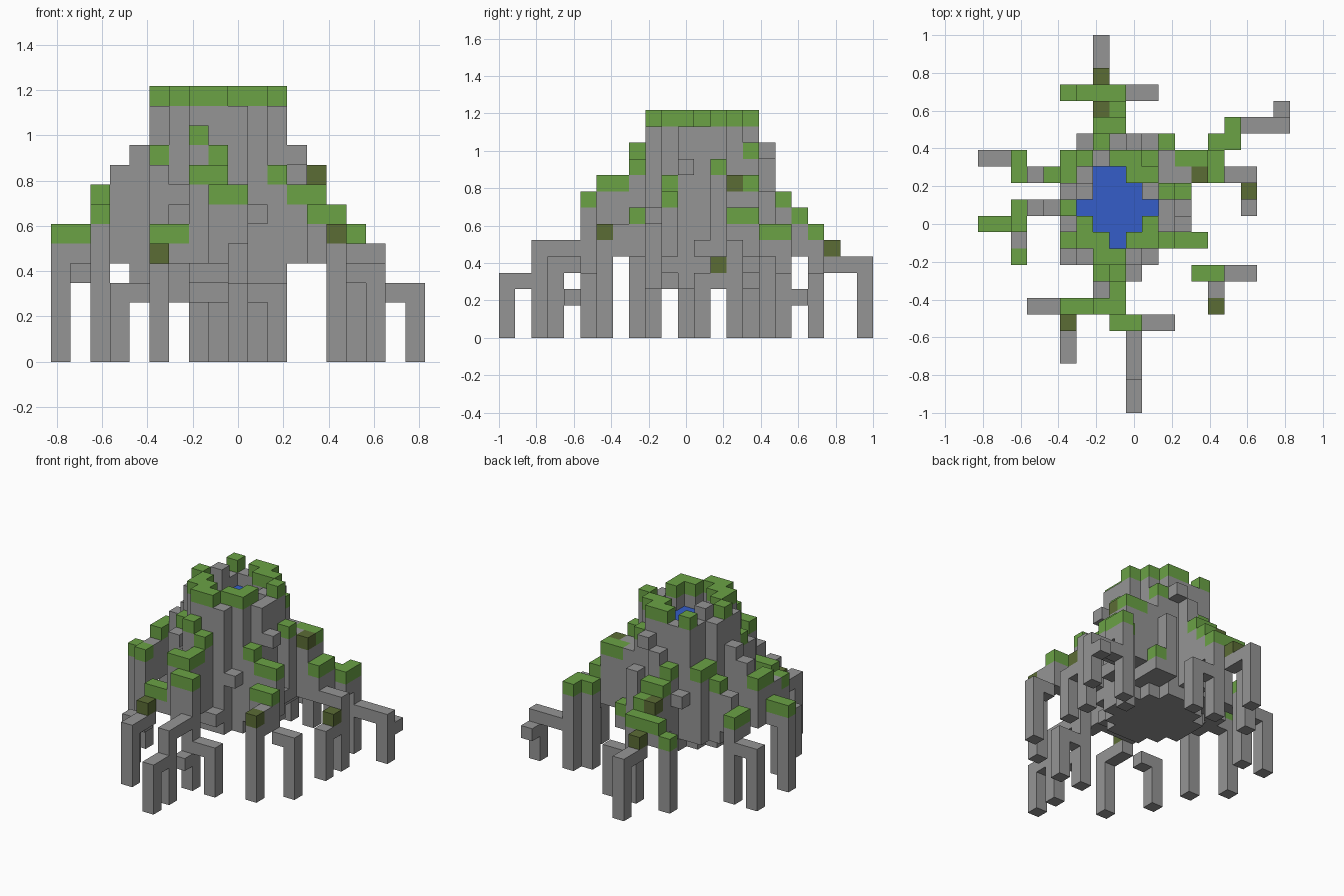
import bpy
import bmesh
from mathutils import Vector

cube = bpy.data.objects.get("Cube")
if cube:
    bpy.data.objects.remove(cube, do_unlink=True)

CELL = 2 / 23
MID = Vector((9.5, 11.5, 0))
CORE_X, CORE_Y, CORE_TOP = 8, 12, 13


def flat_colour(name, rgb):
    mat = bpy.data.materials.new(name)
    mat.use_nodes = True
    mat.diffuse_color = (*rgb, 1)
    shader = mat.node_tree.nodes["Principled BSDF"]
    shader.inputs["Base Color"].default_value = (*rgb, 1)
    shader.inputs["Roughness"].default_value = 0.9
    return mat


ROCK, MOSS, DARK, WATER = range(4)
MATERIALS = [
    flat_colour("grey rock", (0.3, 0.3, 0.3)),
    flat_colour("green moss", (0.145, 0.36, 0.06)),
    flat_colour("dark moss", (0.105, 0.15, 0.036)),
    flat_colour("blue water", (0.035, 0.11, 0.58)),
]
DIRECTIONS = {"N": Vector((0, 1, 0)), "S": Vector((0, -1, 0)),
              "E": Vector((1, 0, 0)), "W": Vector((-1, 0, 0)),
              "up": Vector((0, 0, 1)), "down": Vector((0, 0, -1))}
taken = set()


def add_column(blocks, x, y, bottom, top, colour):
    """Stack rock blocks with one coloured block on top."""
    for z in range(bottom, top):
        if (x, y, z) not in taken:
            taken.add((x, y, z))
            blocks[x, y, z] = colour if z == top - 1 else ROCK


def build(name, blocks):
    """Turn blocks into one mesh made of the outer faces only."""
    bm = bmesh.new()
    for block, colour in blocks.items():
        centre = Vector(block) + Vector((0.5, 0.5, 0.5)) - MID
        for normal in DIRECTIONS.values():
            if tuple(int(v) for v in Vector(block) + normal) in blocks:
                continue
            side = Vector((normal.y, normal.z, normal.x))
            other = normal.cross(side)
            corners = (-side - other, side - other, side + other, other - side)
            face = bm.faces.new([bm.verts.new((centre + (normal + c) / 2) * CELL)
                                 for c in corners])
            face.material_index = colour
    bmesh.ops.remove_doubles(bm, verts=bm.verts[:], dist=CELL / 100)
    bmesh.ops.dissolve_limit(bm, angle_limit=0.01, verts=bm.verts[:],
                             edges=bm.edges[:], delimit={"MATERIAL"})
    mesh = bpy.data.meshes.new(name)
    bm.to_mesh(mesh)
    bm.free()
    for mat in MATERIALS:
        mesh.materials.append(mat)
    bpy.context.collection.objects.link(bpy.data.objects.new(name, mesh))


def arm(name, *trails):
    """Follow each trail: NSEW step, - drops a layer, L adds a leg,
    g and d cap with moss, R is a rock column, r a thin rock ledge."""
    blocks = {}
    for x, y, top, route in trails:
        style, place = route[0], True
        for mark in route:
            if mark in "gdRr":
                style = mark
            elif mark == "-":
                top -= 1
            elif mark in "NSEW":
                x += int(DIRECTIONS[mark].x)
                y += int(DIRECTIONS[mark].y)
                place = True
            colour = {"g": MOSS, "d": DARK}.get(style, ROCK)
            if mark == "L":
                add_column(blocks, x, y, 0, top, colour)
            elif place:
                # columns beside the core hang lower than those further out
                beside = max(x - CORE_X + 1, CORE_X - x, abs(y - CORE_Y)) < 5
                low = 4 if beside else 5
                low = top - 1 if style == "r" else min(low, top - 2)
                add_column(blocks, x, y, low, top, colour)
                place = False
    build(name, blocks)


# round mountain core with a pool sunk into its crater
core = {}
for x in range(CORE_X - 3, CORE_X + 4):
    for y in range(CORE_Y - 3, CORE_Y + 4):
        dx, dy = x - CORE_X, y - CORE_Y
        if dx * dx + dy * dy <= 10:
            if abs(dx) + abs(dy) <= 2 or (dx, dy) == (-1, 2):
                add_column(core, x, y, 3, CORE_TOP - 1, WATER)
            else:
                add_column(core, x, y, 3, CORE_TOP, ROCK)
build("mountain_core", core)

# mossy crater rim with one bare rock
arm("crater_rim",
    (5, 12, 14, "g"), (6, 11, 14, "gSESE"), (9, 10, 14, "gEN"),
    (11, 13, 14, "g"), (10, 14, 14, "gWNW"), (6, 15, 14, "g"),
    (6, 13, 14, "r"))

# stepped arms running down to legs
arm("south_arm",
    (7, 8, 12, "g-E-SSW---WWd-Sr-SSL"), (4, 6, 4, "rWL"), (7, 7, 9, "R"),
    (8, 5, 9, "gELr-----EEL"), (9, 4, 6, "rSSL--SSL"), (9, 4, 3, "r"))
arm("west_arm",
    (4, 12, 11, "R-Wg-WS--WWL"), (2, 10, 8, "RgSL"))
arm("north_west_arm", (5, 15, 10, "gS-WR-Wg-WNLr--WWL"))
arm("north_arm",
    (7, 16, 10, "g-NE-N-NLWd-Nr-NNL"), (6, 19, 7, "g-WL"),
    (9, 19, 4, "rEL"), (7, 18, 8, "d"))
arm("north_east_arm",
    (12, 13, 11, "gR-NdEgNW"), (14, 14, 8, "gN-NLENLr---EEEL-N"),
    (10, 15, 12, "g"), (10, 16, 9, "R"), (11, 16, 6, "g"),
    (11, 15, 10, "R"), (11, 14, 10, "R"))
arm("east_arm", (15, 14, 6, "rELd-Sr-SL"))
arm("south_east_arm",
    (11, 10, 10, "g-EE"), (13, 8, 8, "gER-SdSL"), (15, 8, 5, "rEL"))
arm("south_west_spur", (5, 10, 11, "gR-S"))

# single blocks jutting from the core
arm("rock_stubs",
    (6, 9, 9, "r"), (10, 9, 8, "r"), (9, 8, 5, "r"), (12, 11, 11, "r"),
    (12, 12, 6, "r"), (6, 16, 8, "r"), (9, 16, 12, "r"), (8, 16, 11, "R"))
